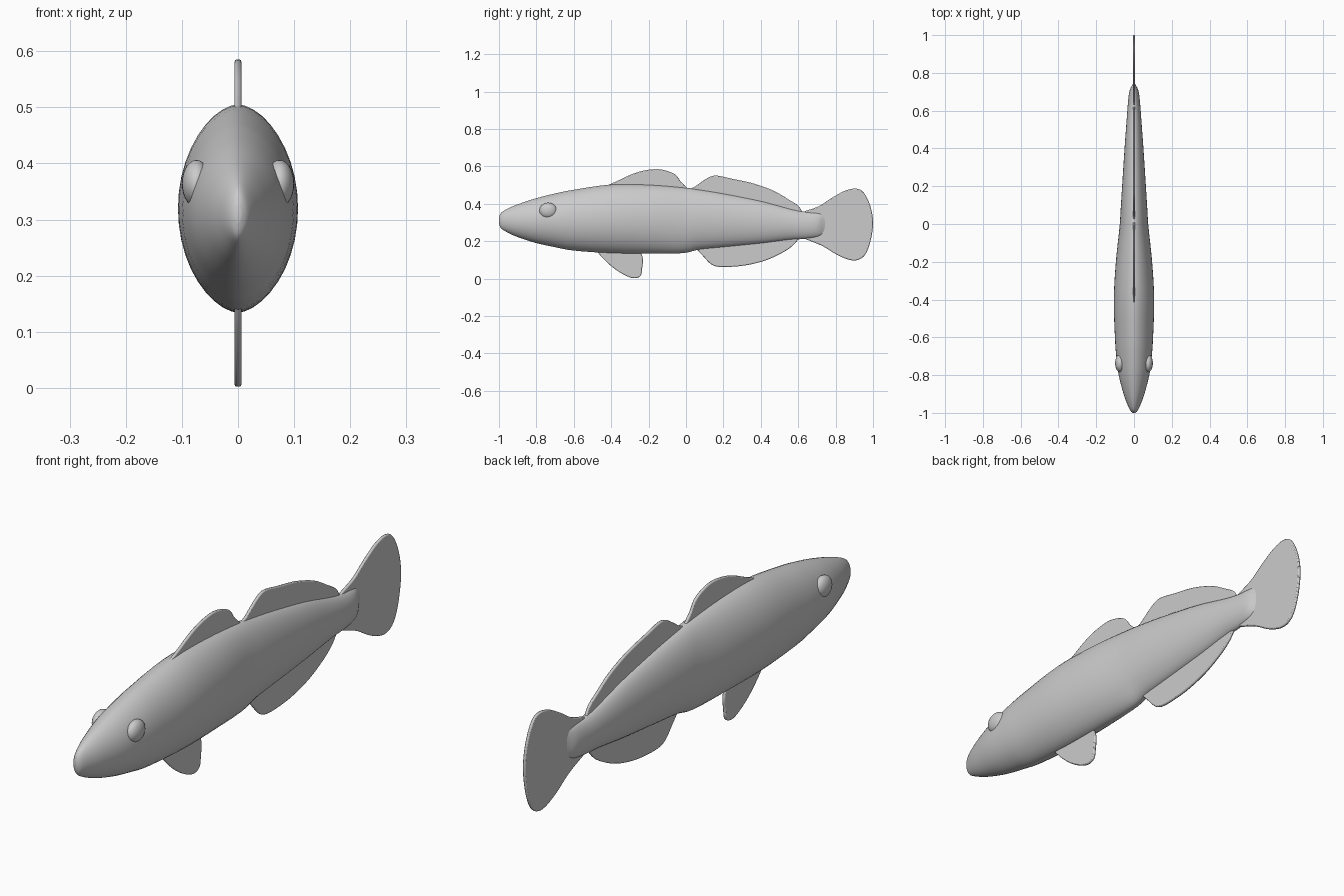
import bpy, bmesh, math
from mathutils import Vector

if "Cube" in bpy.data.objects:
    bpy.data.objects.remove(bpy.data.objects["Cube"])

grey = bpy.data.materials.new("plain grey")
grey.use_nodes = True
COLOUR = (0.6, 0.6, 0.6, 1)
grey.diffuse_color = COLOUR
grey.node_tree.nodes["Principled BSDF"].inputs["Base Color"].default_value = COLOUR


def smooth_path(points, steps):
    """Catmull-Rom curve through the points."""
    p = [Vector(q) for q in points]
    p = [p[0]] + p + [p[-1]]
    out = []
    for a, b, c, d in zip(p, p[1:], p[2:], p[3:]):
        for i in range(steps):
            t = i / steps
            out.append(0.5 * (2 * b + (c - a) * t + (2 * a - 5 * b + 4 * c - d) * t**2
                              + (3 * b - a - 3 * c + d) * t**3))
    return out + [p[-1]]


def add_object(name, bm, angle):
    bmesh.ops.recalc_face_normals(bm, faces=bm.faces)
    mesh = bpy.data.meshes.new(name)
    bm.to_mesh(mesh)
    bm.free()
    mesh.materials.append(grey)
    ob = bpy.data.objects.new(name, mesh)
    bpy.context.collection.objects.link(ob)
    bpy.ops.object.select_all(action="DESELECT")
    ob.select_set(True)
    bpy.context.view_layer.objects.active = ob
    bpy.ops.object.shade_smooth_by_angle(angle=math.radians(angle))
    return ob


# Body: loft through stations of (y, bottom, top, half width)
stations = [
    (-1.0, .295, .325, .006), (-.99, .270, .350, .018), (-.96, .25, .371, .033),
    (-.9, .222, .397, .055), (-.8, .190, .430, .081), (-.7, .168, .455, .094),
    (-.6, .150, .475, .101), (-.4, .136, .503, .107), (-.2, .134, .502, .096),
    (-.02, .136, .488, .077), (.07, .155, .476, .071), (.2, .168, .455, .063),
    (.4, .188, .415, .050), (.55, .207, .375, .039), (.63, .212, .358, .033),
    (.7, .222, .352, .025), (.735, .24, .345, .010), (.75, .27, .32, .003)]
SIDES = 40
bm = bmesh.new()
rings = []
for y, low, high, half in smooth_path(stations, 4):
    ring = []
    for i in range(SIDES):
        a = math.tau * i / SIDES
        c = math.cos(a)
        x = math.copysign(half * abs(c) ** 1.15, c)
        ring.append(bm.verts.new((x, y, (low + high) / 2 + (high - low) / 2 * math.sin(a))))
    rings.append(ring)
for r, s in zip(rings, rings[1:]):
    for i in range(SIDES):
        j = (i + 1) % SIDES
        bm.faces.new((r[i], r[j], s[j], s[i]))
bm.faces.new(rings[0])
bm.faces.new(rings[-1])
add_object("body", bm, 60)


# Fins: thin plates with rounded rims; the root line is buried in the body
def fin(name, outline, root=()):
    path = smooth_path(outline, 5) + [Vector(q) for q in root]
    bm = bmesh.new()
    face = bm.faces.new([bm.verts.new((-.006, y, z)) for y, z in path])
    grown = bmesh.ops.extrude_face_region(bm, geom=[face])["geom"]
    moved = [v for v in grown if isinstance(v, bmesh.types.BMVert)]
    bmesh.ops.translate(bm, verts=moved, vec=(.012, 0, 0))
    ob = add_object(name, bm, 50)
    rim = ob.modifiers.new("rounded rim", "BEVEL")
    rim.width = .004
    rim.segments = 2
    rim.limit_method = "ANGLE"
    rim.angle_limit = math.radians(60)


fin("front_dorsal_fin",
    [(-.43, .495), (-.37, .521), (-.28, .562), (-.2, .582), (-.13, .583), (-.06, .558),
     (-.025, .515), (.015, .478)], [(.015, .44), (-.42, .44)])
fin("rear_dorsal_fin",
    [(.005, .478), (.04, .488), (.09, .522), (.13, .545), (.17, .55), (.25, .533),
     (.36, .509), (.47, .469), (.55, .422), (.6, .389), (.625, .35)],
    [(.6, .32), (.01, .42)])
fin("anal_fin",
    [(.05, .165), (.09, .122), (.13, .08), (.17, .064), (.24, .063), (.33, .073),
     (.43, .099), (.52, .141), (.575, .18), (.61, .225)], [(.57, .26), (.07, .22)])
fin("pelvic_fin",
    [(-.48, .15), (-.44, .104), (-.38, .051), (-.32, .015), (-.275, .002), (-.242, .016),
     (-.234, .06), (-.23, .105), (-.245, .15)], [(-.25, .2), (-.46, .2)])
fin("tail_fin",
    [(.6, .345), (.64, .362), (.71, .387), (.78, .432), (.85, .47), (.91, .481), (.95, .46),
     (.985, .39), (1, .305), (.99, .215), (.965, .14), (.93, .104), (.88, .099),
     (.81, .126), (.73, .174), (.65, .207), (.6, .225)])

# Eyes: flattened domes on both sides of the head
for side, name in ((1, "left_eye"), (-1, "right_eye")):
    bm = bmesh.new()
    bmesh.ops.create_uvsphere(bm, u_segments=24, v_segments=14, radius=1)
    for v in bm.verts:
        v.co = (side * .074 + v.co.x * .026, -.737 + v.co.y * .047, .364 + v.co.z * .042)
    add_object(name, bm, 60)
